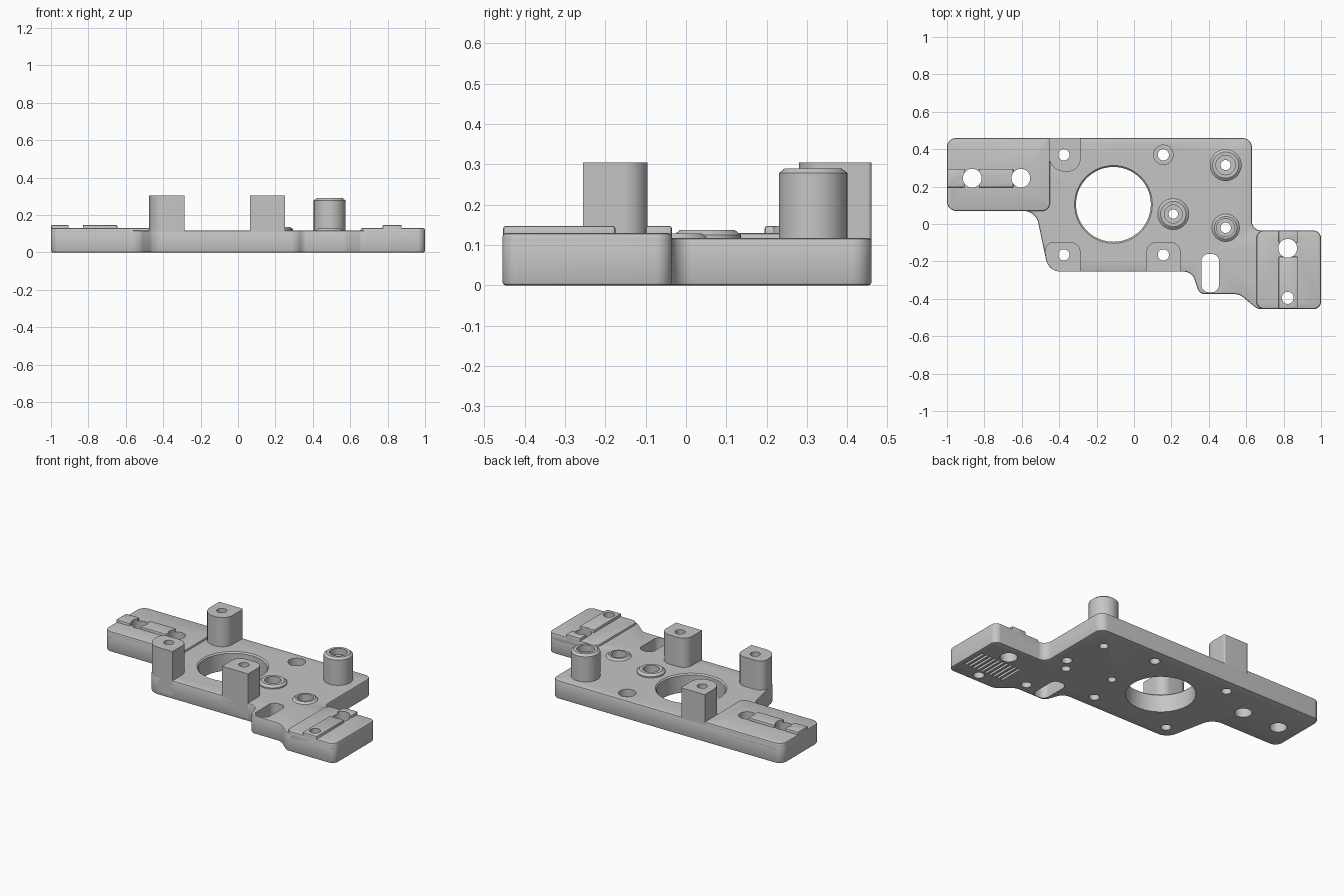
import bpy, bmesh, math
from mathutils import Vector

if "Cube" in bpy.data.objects:
    bpy.data.objects.remove(bpy.data.objects["Cube"], do_unlink=True)

grey = bpy.data.materials.new("plain_grey")
grey.use_nodes = True
GREY = (0.56, 0.56, 0.56, 1)
grey.diffuse_color = GREY
grey.node_tree.nodes["Principled BSDF"].inputs["Base Color"].default_value = GREY


def rounded(corners, steps=8):
    """Turn (x, y, radius) corners into an outline with true arcs."""
    out = []
    n = len(corners)
    for i, (x, y, r) in enumerate(corners):
        p = Vector((x, y))
        if r == 0:
            out.append(p)
            continue
        u = (Vector(corners[i - 1][:2]) - p).normalized()
        v = (Vector(corners[(i + 1) % n][:2]) - p).normalized()
        half = u.angle(v) / 2
        centre = p + (u + v).normalized() * r / math.sin(half)
        t = r / math.tan(half)
        a, b = p + u * t - centre, p + v * t - centre
        out += [centre + a.lerp(b, k / steps).normalized() * r
                for k in range(steps + 1)]
    return out


def box(x0, x1, y0, y1, r=0):
    return [(x0, y0, r), (x1, y0, r), (x1, y1, r), (x0, y1, r)]


def make(name, rings):
    """Solid skinned over a stack of equal rings and capped at both ends."""
    bm = bmesh.new()
    rows = [[bm.verts.new(co) for co in ring] for ring in rings]
    n = len(rows[0])
    for low, high in zip(rows, rows[1:]):
        for i in range(n):
            j = (i + 1) % n
            bm.faces.new((low[i], low[j], high[j], high[i]))
    bm.faces.new(rows[0][::-1])
    bm.faces.new(rows[-1])
    bmesh.ops.recalc_face_normals(bm, faces=bm.faces)
    mesh = bpy.data.meshes.new(name)
    bm.to_mesh(mesh)
    bm.free()
    mesh.materials.append(grey)
    obj = bpy.data.objects.new(name, mesh)
    bpy.context.collection.objects.link(obj)
    return obj


def prism(name, corners, z0, z1, bevel=0):
    pts = rounded(corners)
    obj = make(name, [[(p.x, p.y, z) for p in pts] for z in (z0, z1)])
    if bevel:
        mod = obj.modifiers.new("edge", "BEVEL")
        mod.width, mod.segments = bevel, 2
        mod.limit_method, mod.angle_limit = "ANGLE", math.radians(60)
    return obj


def turned(name, x, y, profile, sides=40):
    angles = [math.tau * i / sides for i in range(sides)]
    return make(name, [[(x + r * math.cos(a), y + r * math.sin(a), z)
                        for a in angles] for r, z in profile])


# Plate and the two raised mounting pads
TOP = 0.117
parts = [prism("base_plate", [
    (-1, 0.46, 0.05), (-1, 0.07, 0.05), (-0.525, 0.07, 0.08),
    (-0.457, -0.255, 0.08), (0.31, -0.255, 0.06), (0.35, -0.375, 0.04),
    (0.565, -0.375, 0.08), (0.66, -0.455, 0.05), (1, -0.455, 0.04),
    (1, -0.035, 0.04), (0.63, -0.035, 0.05), (0.63, 0.46, 0.05)],
    0, TOP, 0.008)]
parts.append(prism("right_pad", [
    (-1, 0.46, 0.05), (-1, 0.07, 0.05), (-0.45, 0.07, 0.04),
    (-0.45, 0.46, 0.01)], 0.08, 0.13, 0.008))
parts.append(prism("left_pad", box(0.655, 1, -0.455, -0.035, 0.04),
                   0.08, 0.13, 0.01))

# Locating ribs on the pads
for name, area in (("right_rib_end", (-1, -0.905, 0.195, 0.295)),
                   ("right_rib_middle", (-0.83, -0.645, 0.195, 0.295)),
                   ("left_rib_long", (0.773, 0.875, -0.453, -0.175)),
                   ("left_rib_end", (0.773, 0.875, -0.1, -0.035))):
    parts.append(prism(name, box(*area), 0.1, 0.147, 0.006))

# Three tall posts with rounded inner corners
POST = 0.304
parts.append(prism("back_post", [
    (-0.455, 0.46, 0), (-0.455, 0.28, 0.085), (-0.285, 0.28, 0.07),
    (-0.285, 0.46, 0.01)], 0.09, POST))
parts.append(prism("front_right_post", [
    (-0.457, -0.255, 0.08), (-0.285, -0.255, 0), (-0.285, -0.095, 0.06),
    (-0.487, -0.095, 0.05)], 0.02, POST))
parts.append(prism("front_left_post", [
    (0.065, -0.255, 0), (0.25, -0.255, 0), (0.25, -0.095, 0.06),
    (0.065, -0.095, 0.06)], 0.02, POST))

# Round bosses with chamfered rims
for name, x, y, r, top in (("tall_boss", 0.49, 0.315, 0.085, 0.29),
                           ("centre_boss", 0.21, 0.053, 0.083, 0.137),
                           ("side_boss", 0.49, -0.02, 0.075, 0.128)):
    parts.append(turned(name, x, y, [(r, 0.09), (r, top - 0.012),
                                     (r - 0.015, top)]))

# Cutters: plain bores, counterbores, blind holes, slot, underside grooves
cutters = []
for x, y, r in ((-0.375, 0.37, 0.03), (-0.375, -0.165, 0.03),
                (0.157, -0.165, 0.03), (-0.865, 0.245, 0.05),
                (-0.605, 0.245, 0.05), (0.822, -0.13, 0.05),
                (0.822, -0.395, 0.032)):
    cutters.append(turned("bore", x, y, [(r, -0.1), (r, 0.4)]))
for x, y, r, wide, floor in ((0.157, 0.37, 0.03, 0.052, 0.07),
                             (0.49, 0.315, 0.027, 0.052, 0.25),
                             (0.21, 0.053, 0.025, 0.048, 0.08),
                             (0.49, -0.02, 0.028, 0.048, 0.08)):
    cutters.append(turned("counterbore", x, y, [
        (r, -0.1), (r, floor), (wide, floor), (wide, 0.4)]))
for y in (0.055, -0.305):
    cutters.append(turned("blind_hole", 0.545, y, [(0.03, -0.1), (0.03, 0.05)]))
cutters.append(turned("large_opening", -0.11, 0.105, [
    (0.2, -0.1), (0.2, TOP - 0.008), (0.21, TOP + 0.002), (0.21, 0.4)], 72))
cutters.append(prism("slot", box(0.36, 0.455, -0.365, -0.16, 0.04), -0.1, 0.4))
for i in range(10):
    x = 0.682 + i * 0.03
    cutters.append(prism("groove", box(x, x + 0.015, -0.355, -0.19), -0.1, 0.02))


def pick(objs):
    bpy.ops.object.select_all(action="DESELECT")
    for o in objs:
        o.select_set(True)
    bpy.context.view_layer.objects.active = objs[0]


pick(cutters)
bpy.ops.object.join()
cutter = bpy.context.view_layer.objects.active
cutter.name = "hole_cutter"
cutter.hide_render = True

# Drill every part, then smooth the curved walls
for part in parts:
    mod = part.modifiers.new("holes", "BOOLEAN")
    mod.operation, mod.solver, mod.object = "DIFFERENCE", "EXACT", cutter
    pick([part])
    for mod_name in [m.name for m in part.modifiers]:
        bpy.ops.object.modifier_apply(modifier=mod_name)
    bpy.ops.object.shade_smooth_by_angle(angle=math.radians(30))

bpy.data.objects.remove(cutter, do_unlink=True)
